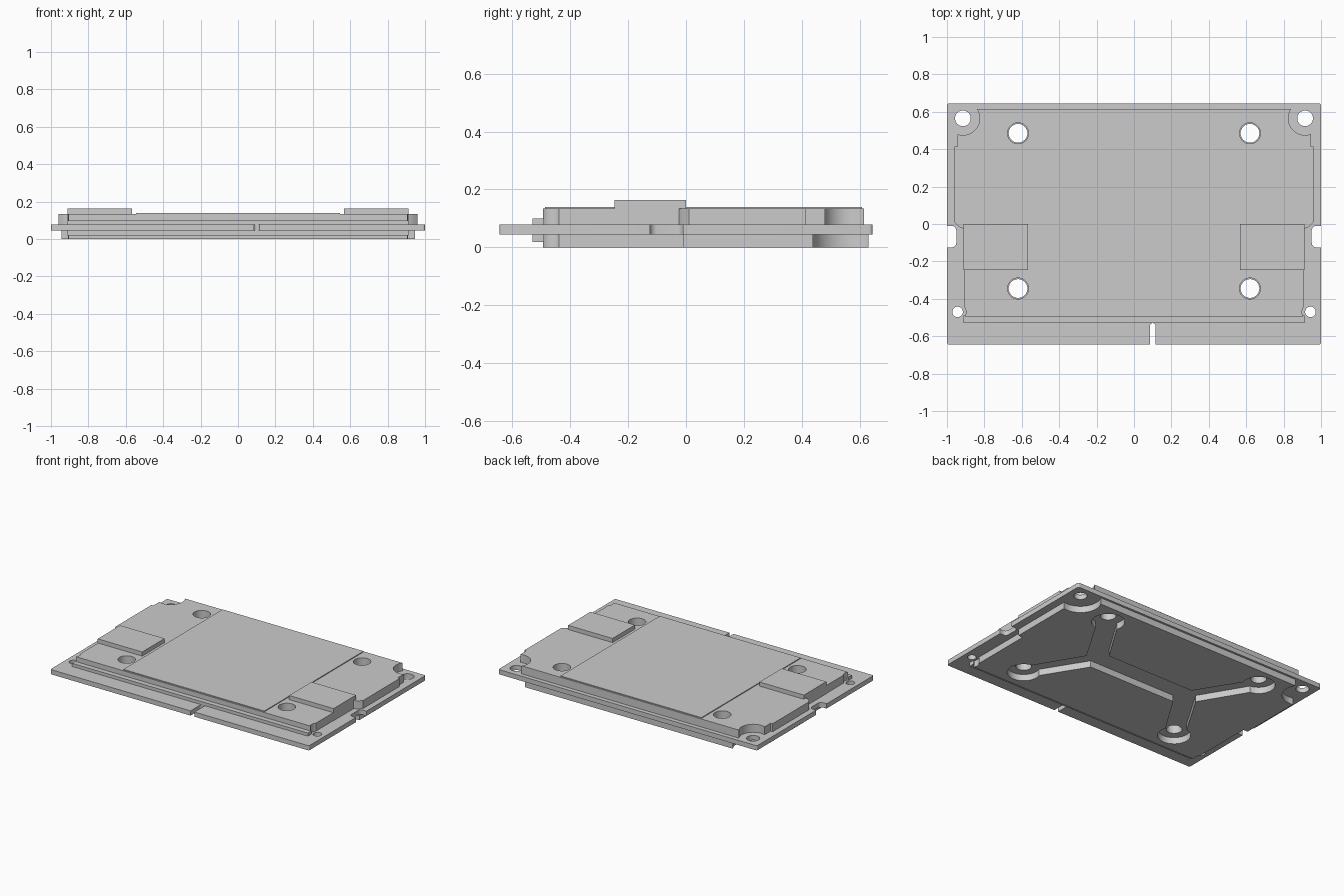
import bpy
import bmesh
from math import cos, sin, pi

cube = bpy.data.objects.get("Cube")
if cube:
    bpy.data.objects.remove(cube, do_unlink=True)

grey = bpy.data.materials.new("Plain grey")
grey.use_nodes = True
GREY = (0.6, 0.6, 0.6, 1)
grey.diffuse_color = GREY
grey.node_tree.nodes["Principled BSDF"].inputs["Base Color"].default_value = GREY


def prism(name, outline, bottom, top):
    """Extrude a flat outline upwards."""
    bm = bmesh.new()
    face = bm.faces.new([bm.verts.new((x, y, bottom)) for x, y in outline])
    moved = bmesh.ops.extrude_face_region(bm, geom=[face])["geom"]
    bmesh.ops.translate(bm, vec=(0, 0, top - bottom),
                        verts=[v for v in moved if isinstance(v, bmesh.types.BMVert)])
    bmesh.ops.recalc_face_normals(bm, faces=bm.faces)
    mesh = bpy.data.meshes.new(name)
    bm.to_mesh(mesh)
    bm.free()
    mesh.materials.append(grey)
    obj = bpy.data.objects.new(name, mesh)
    bpy.context.collection.objects.link(obj)
    return obj


def box(x0, x1, y0, y1):
    return [(x0, y0), (x1, y0), (x1, y1), (x0, y1)]


def circle(x, y, r, n=40):
    return [(x + r * cos(2 * pi * i / n), y + r * sin(2 * pi * i / n)) for i in range(n)]


def rounded(x0, x1, y0, y1, r, n=6):
    """Rectangle with rounded corners."""
    points = []
    corners = [(x1 - r, y1 - r), (x0 + r, y1 - r), (x0 + r, y0 + r), (x1 - r, y0 + r)]
    for k, (cx, cy) in enumerate(corners):
        for i in range(n + 1):
            a = pi / 2 * (k + i / n)
            points.append((cx + r * cos(a), cy + r * sin(a)))
    return points


def mirrored(half):
    """Close a right-hand outline with its mirror image."""
    return half + [(-x, y) for x, y in reversed(half)]


def cut(obj, outlines):
    """Cut outlines straight through an object."""
    for outline in outlines:
        cutter = prism("cutter", outline, -0.2, 0.4)
        cutter.hide_render = True
        mod = obj.modifiers.new("cut", "BOOLEAN")
        mod.operation = "DIFFERENCE"
        mod.solver = "EXACT"
        mod.object = cutter
        bpy.context.view_layer.objects.active = obj
        bpy.ops.object.modifier_apply(modifier=mod.name)
        bpy.data.objects.remove(cutter, do_unlink=True)


def both_sides(points, r):
    return [circle(s * x, y, r) for x, y in points for s in (-1, 1)]


# Hole positions on the right half
SCREWS = [(0.62, 0.485), (0.62, -0.345)]
REAR_HOLE = [(0.915, 0.565)]
FRONT_HOLE = [(0.943, -0.47)]

# Circuit board with mounting holes and edge notches
board = prism("circuit_board", rounded(-1, 1, -0.645, 0.645, 0.012), 0.045, 0.078)
cut(board, both_sides(SCREWS, 0.05) + both_sides(REAR_HOLE, 0.042)
    + both_sides(FRONT_HOLE, 0.028)
    + [rounded(0.085, 0.115, -0.8, -0.53, 0.014),
       rounded(0.95, 1.2, -0.125, -0.01, 0.025),
       rounded(-1.2, -0.95, -0.125, -0.01, 0.025)])

# Upper cover with scooped corners
upper = prism("upper_cover", mirrored([
    (0.91, -0.495), (0.91, -0.025), (0.935, -0.015), (0.96, 0.01), (0.96, 0.415),
    (0.945, 0.415), (0.945, 0.615)]), 0.078, 0.134)
cut(upper, both_sides(SCREWS, 0.056) + both_sides(REAR_HOLE, 0.09)
    + both_sides(FRONT_HOLE, 0.045))

# Thin raised sheet over the middle of the cover
prism("centre_sheet", box(-0.545, 0.545, -0.488, 0.608), 0.134, 0.14)

# Raised blocks
for side, name in ((1, "left_block"), (-1, "right_block")):
    prism(name, box(*sorted((0.568 * side, 0.912 * side)), -0.247, 0.0), 0.078, 0.163)

# Lower cover with a branching brace channel
lower = prism("lower_cover", mirrored([
    (0.91, -0.495), (0.91, -0.01), (0.945, -0.01), (0.945, 0.63)]), 0.0, 0.045)
arms = [(0.563, -0.38), (0.677, -0.31), (0.45, 0.07), (0.677, 0.45), (0.563, 0.52)]
channel = mirrored([(0.34, -0.02)] + arms + [(0.34, 0.16)])
cut(lower, [channel] + both_sides(SCREWS, 0.105) + both_sides(REAR_HOLE, 0.13)
    + both_sides(FRONT_HOLE, 0.045))

# Front edge strips above and below the board
strip = box(-0.912, 0.912, -0.53, -0.49)
prism("upper_front_strip", strip, 0.078, 0.1)
prism("lower_front_strip", strip, 0.018, 0.045)

# Smooth the round walls, keep the edges crisp
bpy.ops.object.select_all(action="DESELECT")
for obj in (board, upper, lower):
    obj.select_set(True)
bpy.context.view_layer.objects.active = board
bpy.ops.object.shade_smooth_by_angle(angle=0.5)
